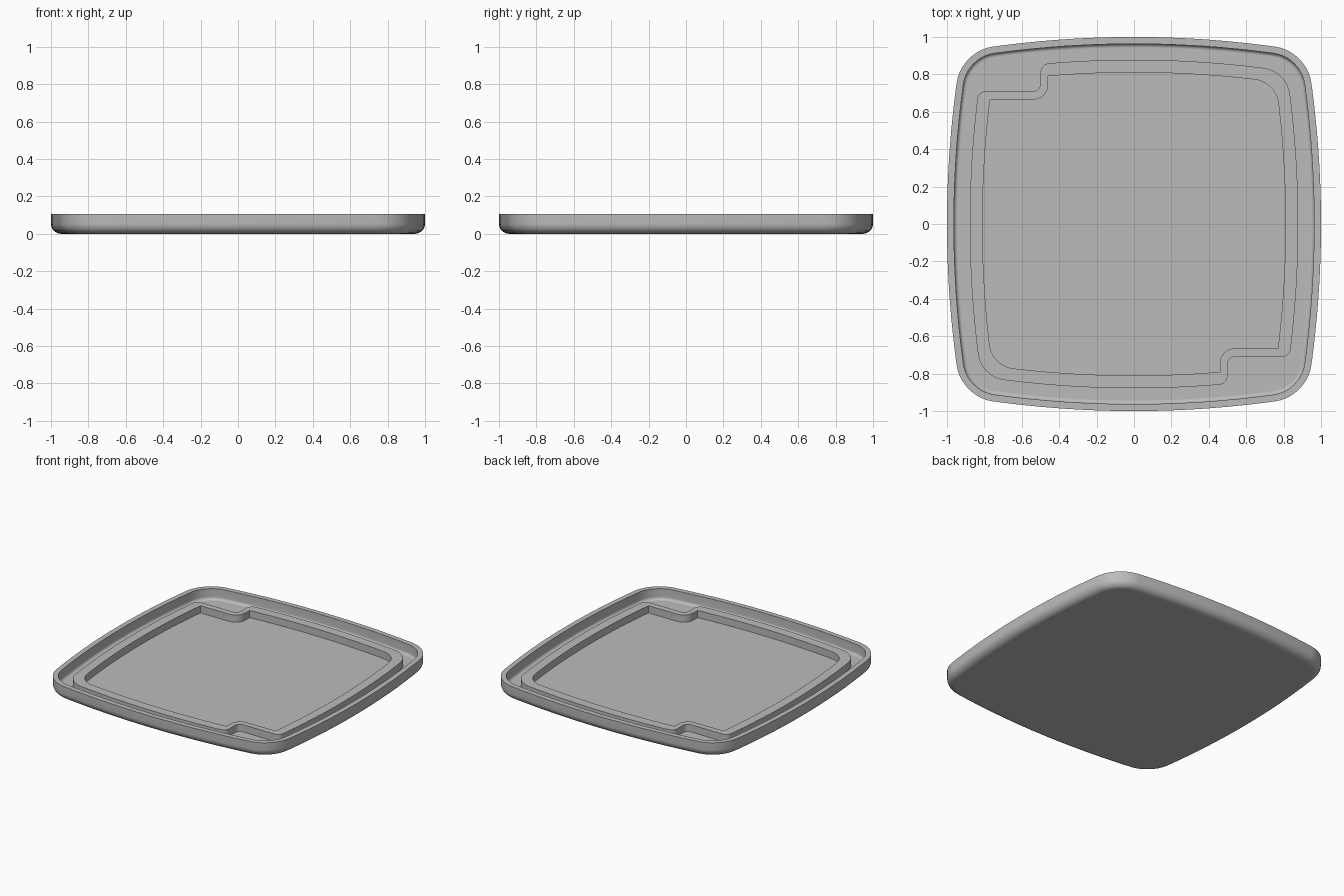
import bpy, bmesh, math
from mathutils import Vector

BULGE = 11.0      # larger means flatter sides
FLOOR, RIDGE_TOP, RIM_TOP = 0.027, 0.08, 0.107

cube = bpy.data.objects.get("Cube")
if cube:
    bpy.data.objects.remove(cube, do_unlink=True)

grey = bpy.data.materials.new("light grey plastic")
grey.use_nodes = True
colour = (0.5, 0.5, 0.5, 1.0)
grey.diffuse_color = colour
grey.node_tree.nodes["Principled BSDF"].inputs["Base Color"].default_value = colour


def rounded(corners, steps=10):
    """Closed outline; each corner is (x, y, cut length)."""
    out = []
    for i, (x, y, r) in enumerate(corners):
        p = Vector((x, y))
        if r == 0:
            out.append(p)
            continue
        before = Vector(corners[i - 1][:2])
        after = Vector(corners[(i + 1) % len(corners)][:2])
        a = p + (before - p).normalized() * r
        b = p + (after - p).normalized() * r
        ha, hb = a.lerp(p, 0.58), b.lerp(p, 0.58)
        for k in range(steps + 1):
            t = k / steps
            u = 1 - t
            out.append(a * u**3 + ha * 3 * u * u * t + hb * 3 * u * t * t + b * t**3)
    return out


def outline(half, cut, notch=None, steps=24):
    """Bulging square of half width; notch = (x, y, three radii) on two opposite corners."""
    def edge(t):
        return half - t * t / BULGE

    slope = 2 * cut / BULGE
    reach = (edge(cut) - cut) / (1 + slope)
    m = cut + reach
    size = reach * math.hypot(1, slope) * 0.98
    start, end = -cut, -cut
    tail = [(-m, m, size)]
    if notch:
        nx, ny, r1, r2, r3 = notch
        tail = [(-nx, edge(nx), r1), (-nx, ny, r2), (-edge(ny), ny, r3)]
        start, end = -(ny - r3 - 0.005), -(nx - r1 - 0.005)
    ts = [k / steps for k in range(steps + 1)]
    side = [(edge(t), t, 0) for t in (start + (cut - start) * k for k in ts)]
    top = [(t, edge(t), 0) for t in (cut + (end - cut) * k for k in ts)]
    run = side + [(m, m, size)] + top + tail
    return rounded(run + [(-x, -y, r) for x, y, r in run])


def finish(obj):
    if not obj.data.materials:
        obj.data.materials.append(grey)
    bpy.ops.object.select_all(action='DESELECT')
    obj.select_set(True)
    bpy.context.view_layer.objects.active = obj
    bpy.ops.object.shade_smooth_by_angle(angle=math.radians(35))


# Tray: section lofted round the outline, from underside over the rim to the floor
R_OUT, R_IN, WALL = 0.055, 0.02, 0.037
quarter = [math.pi / 2 * k / 8 for k in range(9)]
section = [(R_OUT * (1 - math.sin(a)), R_OUT * (1 - math.cos(a))) for a in quarter]
section += [(0, RIM_TOP), (WALL, RIM_TOP)]
section += [(WALL + R_IN * (1 - math.cos(a)), FLOOR + R_IN * (1 - math.sin(a))) for a in quarter]

bm = bmesh.new()
rings = [[bm.verts.new((p.x, p.y, z)) for p in outline(1 - d, 0.75 - 0.13 * d)]
         for d, z in section]
for low, high in zip(rings, rings[1:]):
    for i in range(len(low)):
        bm.faces.new((low[i - 1], low[i], high[i], high[i - 1]))
bm.faces.new(rings[0][::-1])
bm.faces.new(rings[-1])
bmesh.ops.recalc_face_normals(bm, faces=bm.faces)
mesh = bpy.data.meshes.new("tray")
bm.to_mesh(mesh)
bm.free()
tray = bpy.data.objects.new("tray", mesh)
bpy.context.collection.objects.link(tray)
finish(tray)
for face in mesh.polygons:
    if len(face.vertices) > 4:
        face.use_smooth = False

# Raised ridge: filled band between two notched outlines
curve = bpy.data.curves.new("inner_ridge", 'CURVE')
curve.dimensions = '2D'
curve.fill_mode = 'BOTH'
base = FLOOR - 0.007
curve.extrude = (RIDGE_TOP - base) / 2
bands = (outline(0.878, 0.69, (0.50, 0.71, 0.045, 0.04, 0.04)),
         outline(0.81, 0.645, (0.46, 0.665, 0, 0.08, 0)))
for points in bands:
    spline = curve.splines.new('POLY')
    spline.points.add(len(points) - 1)
    for sp, p in zip(spline.points, points):
        sp.co = (p.x, p.y, 0, 1)
    spline.use_cyclic_u = True
ridge = bpy.data.objects.new("inner_ridge", curve)
ridge.location.z = (RIDGE_TOP + base) / 2
bpy.context.collection.objects.link(ridge)
bpy.ops.object.select_all(action='DESELECT')
ridge.select_set(True)
bpy.context.view_layer.objects.active = ridge
bpy.ops.object.convert(target='MESH')
finish(bpy.context.view_layer.objects.active)
